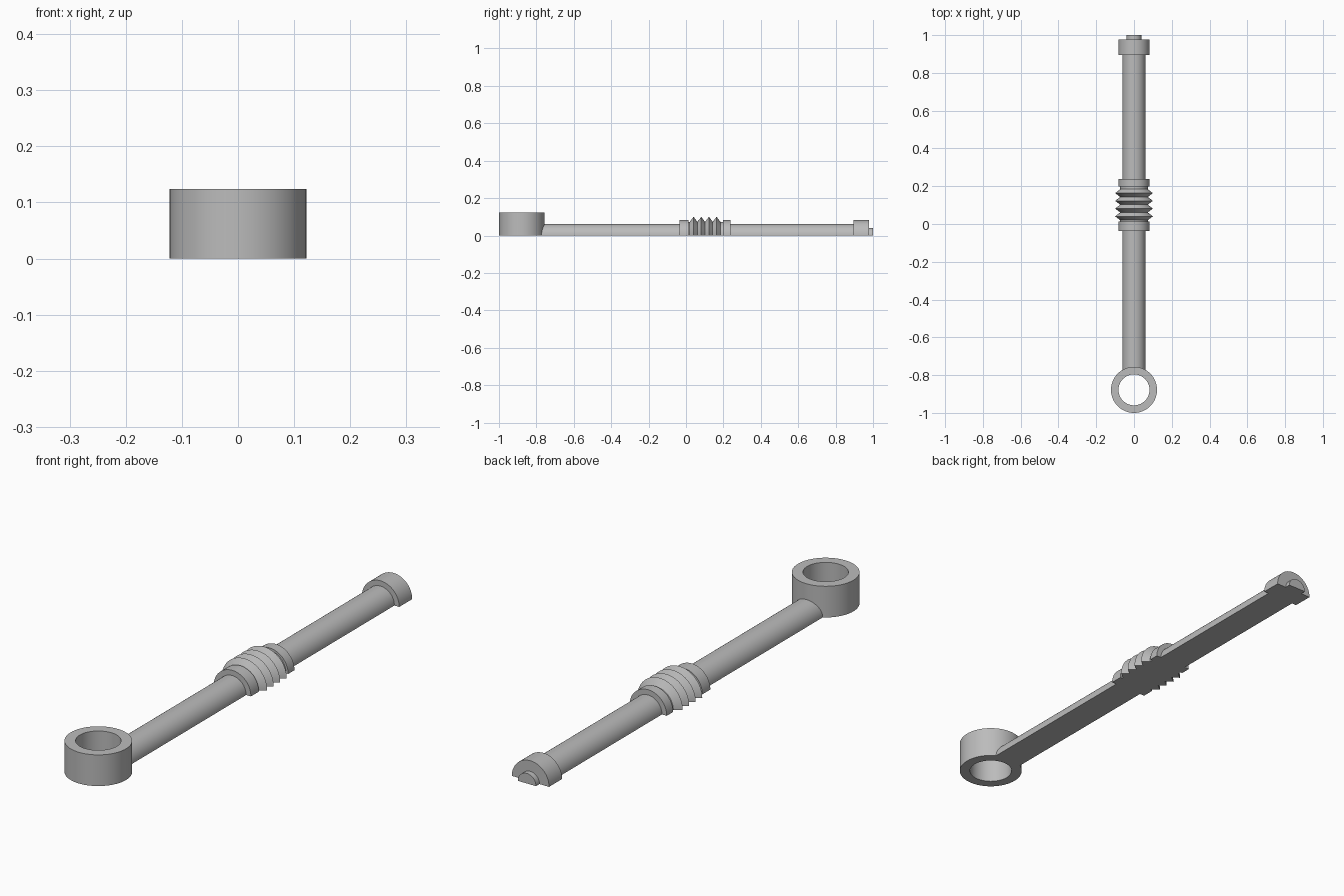
import bpy, bmesh
from math import cos, sin, pi, radians

cube = bpy.data.objects.get("Cube")
if cube:
    bpy.data.objects.remove(cube, do_unlink=True)

grey = bpy.data.materials.new("plain_grey")
grey.use_nodes = True
COLOUR = (0.5, 0.5, 0.5, 1)
grey.diffuse_color = COLOUR
grey.node_tree.nodes["Principled BSDF"].inputs["Base Color"].default_value = COLOUR


def finish(name, bm):
    bmesh.ops.recalc_face_normals(bm, faces=bm.faces)
    mesh = bpy.data.meshes.new(name)
    bm.to_mesh(mesh)
    bm.free()
    mesh.materials.append(grey)
    obj = bpy.data.objects.new(name, mesh)
    bpy.context.collection.objects.link(obj)
    bpy.ops.object.select_all(action="DESELECT")
    obj.select_set(True)
    bpy.context.view_layer.objects.active = obj
    bpy.ops.object.shade_smooth_by_angle(angle=radians(30))
    return obj


def half_turned(name, profile, steps=32):
    """Half solid of revolution about the y axis, flat side on the ground.
    The profile is a list of (y, radius)."""
    bm = bmesh.new()
    arcs = [[bm.verts.new((r * cos(pi * i / steps), y, r * sin(pi * i / steps)))
             for i in range(steps + 1)] for y, r in profile]
    for a, b in zip(arcs, arcs[1:]):
        for i in range(steps):
            bm.faces.new((a[i], a[i + 1], b[i + 1], b[i]))
        bm.faces.new((a[0], b[0], b[-1], a[-1]))
    bm.faces.new(arcs[0])
    bm.faces.new(arcs[-1])
    return finish(name, bm)


def tube(name, y, outer, inner, height, steps=64):
    """Upright ring with a through hole."""
    bm = bmesh.new()
    section = [(outer, 0), (outer, height), (inner, height), (inner, 0)]
    loops = [[bm.verts.new((r * cos(2 * pi * i / steps),
                            y + r * sin(2 * pi * i / steps), z))
              for i in range(steps)] for r, z in section]
    for k in range(4):
        a, b = loops[k], loops[(k + 1) % 4]
        for i in range(steps):
            j = (i + 1) % steps
            bm.faces.new((a[i], a[j], b[j], b[i]))
    return finish(name, bm)


SHAFT, COLLAR, NECK, RIDGE, NUB = 0.061, 0.082, 0.073, 0.1, 0.04

# Eye at the front end
tube("eye_ring", -0.878, 0.122, 0.082, 0.124)

# Shafts, collars, end cap and nub, each as start, end and radius
for name, start, end, radius in [
    ("front_shaft", -0.785, -0.036, SHAFT),
    ("front_collar", -0.036, 0.014, COLLAR),
    ("rear_collar", 0.198, 0.238, COLLAR),
    ("rear_shaft", 0.238, 0.896, SHAFT),
    ("end_cap", 0.896, 0.978, COLLAR),
    ("end_nub", 0.978, 1.0, NUB),
]:
    half_turned(name, [(start, radius), (end, radius)])

# Bellows with four ridges between short necks
pitch, first = 0.041, 0.02
folds = [(first + pitch * k / 2, RIDGE if k % 2 else NECK) for k in range(9)]
half_turned("bellows", [(0.014, NECK)] + folds + [(0.198, NECK)])
